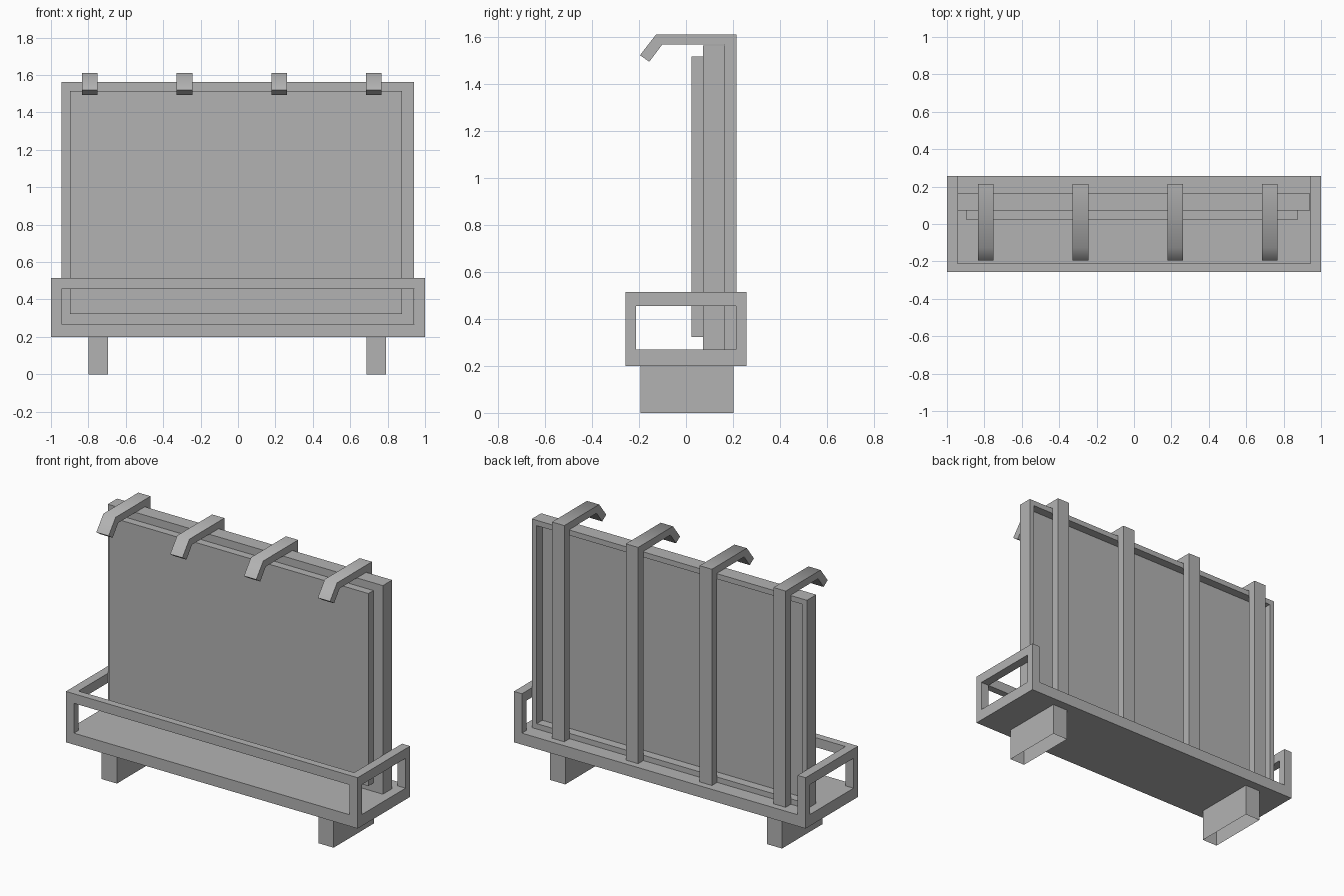
import bpy
import bmesh
import math

cube = bpy.data.objects.get("Cube")
if cube:
    bpy.data.objects.remove(cube, do_unlink=True)

grey = bpy.data.materials.new("plain grey")
grey.use_nodes = True
grey.diffuse_color = (0.45, 0.45, 0.45, 1)
grey.node_tree.nodes["Principled BSDF"].inputs["Base Color"].default_value = grey.diffuse_color


def finish(name, bm):
    mesh = bpy.data.meshes.new(name)
    bmesh.ops.recalc_face_normals(bm, faces=bm.faces[:])
    bm.to_mesh(mesh)
    bm.free()
    mesh.materials.append(grey)
    obj = bpy.data.objects.new(name, mesh)
    bpy.context.collection.objects.link(obj)
    return obj


def add_box(bm, x, y, z):
    """Add a box spanning the (low, high) pairs and return its faces."""
    verts = bmesh.ops.create_cube(bm, size=1)["verts"]
    for v in verts:
        v.co = [r[0] if c < 0 else r[1] for c, r in zip(v.co, (x, y, z))]
    return list({f for v in verts for f in v.link_faces})


def box(name, x, y, z):
    bm = bmesh.new()
    add_box(bm, x, y, z)
    return finish(name, bm)


def extrude_profile(name, points, x0, x1):
    """Extrude a (y, z) outline along x."""
    bm = bmesh.new()
    face = bm.faces.new([bm.verts.new((x0, y, z)) for y, z in points])
    new = bmesh.ops.extrude_face_region(bm, geom=[face])["geom"]
    bmesh.ops.translate(bm, vec=(x1 - x0, 0, 0),
                        verts=[g for g in new if isinstance(g, bmesh.types.BMVert)])
    return finish(name, bm)


# Tray: floor, corner posts and a rail on three sides
W, IN = 1.0, 0.945
FRONT, BACK, BAR = -0.257, 0.257, 0.045
FLOOR, RAIL, TOP = 0.27, 0.455, 0.514
box("tray_floor", (-W, W), (FRONT, BACK), (0.199, FLOOR))
box("tray_front_rail", (-IN, IN), (FRONT, FRONT + BAR), (RAIL, TOP))
for side, s in (("right", -1), ("left", 1)):
    x = sorted((s * IN, s * W))
    box(f"tray_{side}_rail", x, (FRONT, BACK), (RAIL, TOP))
    box(f"tray_{side}_front_post", x, (FRONT, FRONT + BAR), (FLOOR, RAIL))
    box(f"tray_{side}_back_post", x, (BACK - BAR, BACK), (FLOOR, RAIL))

# Legs, open underneath
for side, x in (("right", -0.747), ("left", 0.739)):
    bm = bmesh.new()
    faces = add_box(bm, (x - 0.052, x + 0.052), (-0.193, 0.201), (0, 0.199))
    bm.normal_update()
    bmesh.ops.delete(bm, geom=[f for f in faces if f.normal.z < -0.5], context="FACES_ONLY")
    finish(f"{side}_leg", bm)

# Upright panel with a recessed back
bm = bmesh.new()
faces = add_box(bm, (-0.944, 0.942), (0.073, 0.164), (FLOOR, 1.563))
bm.normal_update()
rear = [f for f in faces if f.normal.y > 0.5]
bmesh.ops.inset_region(bm, faces=rear, thickness=0.047)
bmesh.ops.inset_region(bm, faces=rear, thickness=0, depth=0)
bmesh.ops.translate(bm, verts=rear[0].verts[:], vec=(0, -0.055, 0))
bmesh.ops.remove_doubles(bm, verts=bm.verts[:], dist=0.0001)
finish("upright_panel", bm)

# Board on the front of the panel
box("front_board", (-0.898, 0.877), (0.024, 0.073), (0.322, 1.515))

# Straps up the back, bent over the top into hooks
hook = [(0.215, FLOOR), (0.215, 1.61), (-0.127, 1.61), (-0.196, 1.521),
        (-0.156, 1.494), (-0.102, 1.566), (0.164, 1.566), (0.164, FLOOR)]
for i in range(4):
    x = -0.834 + i * 0.506
    strap = extrude_profile(f"hook_strap_{i + 1}", hook, x, x + 0.084)
    bpy.ops.object.select_all(action="DESELECT")
    strap.select_set(True)
    bpy.context.view_layer.objects.active = strap
    bpy.ops.object.shade_smooth_by_angle(angle=math.radians(60))
